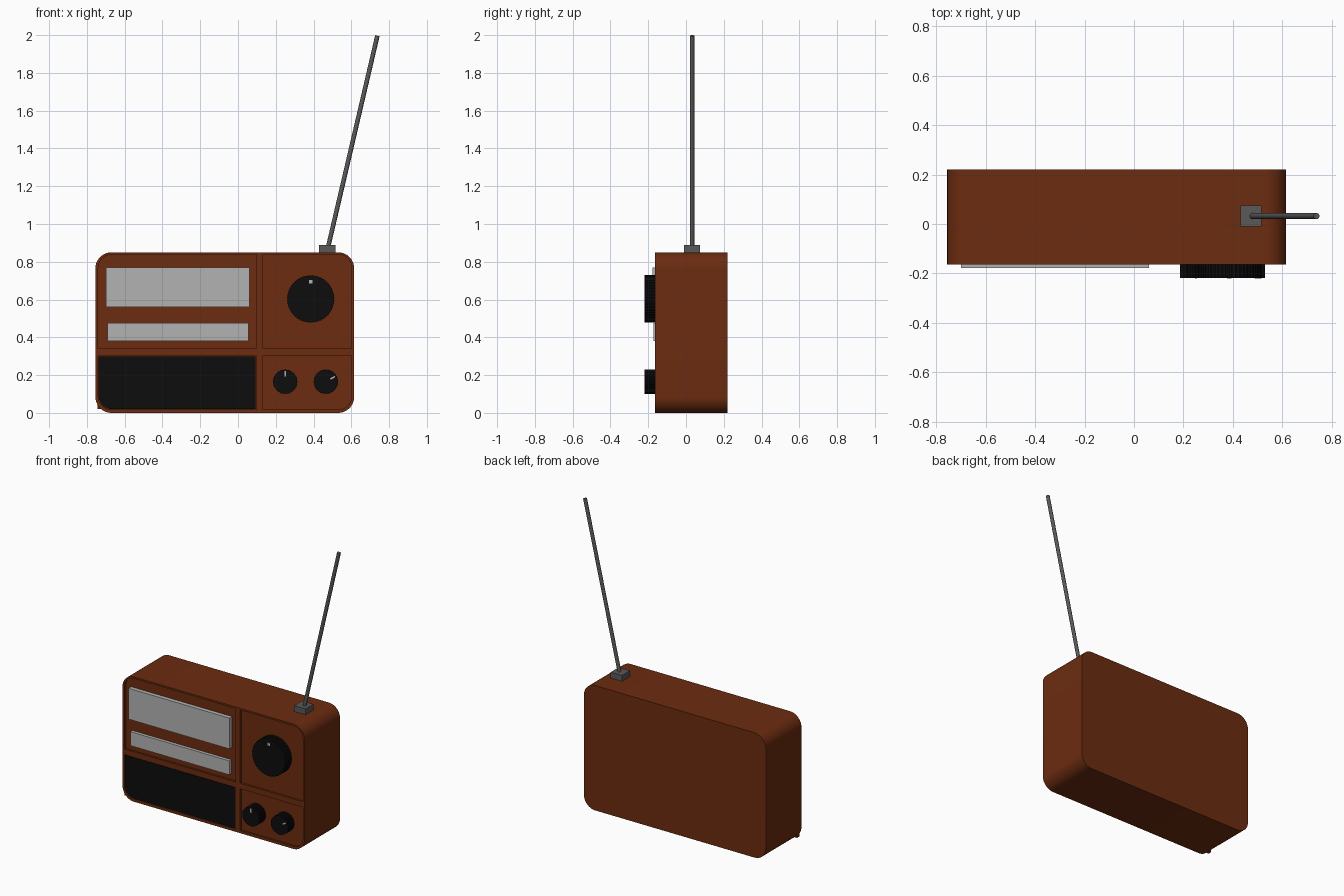
import bpy, bmesh, math
from mathutils import Vector

if "Cube" in bpy.data.objects:
    bpy.data.objects.remove(bpy.data.objects["Cube"])


def material(name, rgb):
    m = bpy.data.materials.new(name)
    m.diffuse_color = (*rgb, 1)
    m.use_nodes = True
    m.node_tree.nodes["Principled BSDF"].inputs["Base Color"].default_value = m.diffuse_color
    return m


BROWN = material("brown", (0.15, 0.025, 0.005))
BLACK = material("black", (0.004, 0.004, 0.004))
SILVER = material("silver", (0.45, 0.45, 0.45))
STEEL = material("steel", (0.10, 0.10, 0.10))


def prism(name, points, y0, y1, mat, smooth=True):
    """Extrude an x-z outline from y0 to y1."""
    bm = bmesh.new()
    face = bm.faces.new([bm.verts.new((x, y0, z)) for x, z in points])
    new = bmesh.ops.extrude_face_region(bm, geom=[face])["geom"]
    for v in new:
        if isinstance(v, bmesh.types.BMVert):
            v.co.y = y1
    bmesh.ops.recalc_face_normals(bm, faces=bm.faces)
    mesh = bpy.data.meshes.new(name)
    bm.to_mesh(mesh)
    bm.free()
    ob = bpy.data.objects.new(name, mesh)
    bpy.context.collection.objects.link(ob)
    if mat:
        mesh.materials.append(mat)
    if smooth:
        bpy.ops.object.select_all(action='DESELECT')
        ob.select_set(True)
        bpy.context.view_layer.objects.active = ob
        bpy.ops.object.shade_smooth_by_angle(angle=math.radians(30))
    return ob


def rounded(x0, x1, z0, z1, radii=(0, 0, 0, 0), n=10):
    """Rectangle outline; radii run bottom left, bottom right, top right, top left."""
    corners = [(x0, z0, 1, 1), (x1, z0, -1, 1), (x1, z1, -1, -1), (x0, z1, 1, -1)]
    pts = []
    for i, ((x, z, sx, sz), r) in enumerate(zip(corners, radii)):
        if r == 0:
            pts.append((x, z))
            continue
        for k in range(n + 1):
            a = math.pi * (1 + i / 2) + math.pi / 2 * k / n
            pts.append((x + sx * r + r * math.cos(a), z + sz * r + r * math.sin(a)))
    return pts


FRONT, FLOOR = -0.163, -0.15

# Case with four shallow front recesses
case = prism("case", rounded(-0.755, 0.615, 0, 0.85, (0.085,) * 4), FRONT, 0.22, BROWN)
R = 0.07
recesses = [
    ("upper_left", (-0.74, 0.097, 0.34, 0.838), (0, 0, 0, R)),
    ("upper_right", (0.13, 0.602, 0.34, 0.838), (0, 0, R, 0)),
    ("lower_left", (-0.74, 0.097, 0.018, 0.302), (R, 0, 0, 0)),
    ("lower_right", (0.13, 0.602, 0.018, 0.302), (0, R, 0, 0)),
]
for name, box, radii in recesses:
    cutter = prism(name + "_cutter", rounded(*box, radii), FRONT - 0.05, FLOOR, None, False)
    cutter.hide_render = True
    cutter.hide_set(True)
    cut = case.modifiers.new(name, 'BOOLEAN')
    cut.operation = 'DIFFERENCE'
    cut.solver = 'EXACT'
    cut.object = cutter

# Speaker grille and the small square corner tab beside it
prism("speaker_grille", rounded(-0.738, 0.092, 0.02, 0.298, (R, 0, 0, 0)), -0.16, FLOOR + 0.01, BLACK)
prism("corner_tab", [(-0.745, 0.02), (-0.69, 0.02), (-0.745, 0.075)], -0.155, -0.13, BROWN, False)

# Tuning displays
prism("tuning_display", rounded(-0.70, 0.06, 0.56, 0.77), -0.178, FLOOR + 0.01, SILVER)
prism("lower_display", rounded(-0.69, 0.055, 0.38, 0.475), -0.172, FLOOR + 0.01, SILVER)


def knob(name, x, z, r, angle, near, far, width):
    """Finely ribbed knob with a pointer mark lying along the given angle."""
    n = 96
    ring = []
    for i in range(n):
        a = 2 * math.pi * i / n
        rr = r if i % 2 else r * 0.975
        ring.append((x + rr * math.cos(a), z + rr * math.sin(a)))
    prism(name, ring, -0.219, FLOOR + 0.01, BLACK, False)
    d = Vector((math.cos(angle), math.sin(angle)))
    s = Vector((-d.y, d.x)) * width / 2
    c = Vector((x, z))
    mark = [c + d * near - s, c + d * far - s, c + d * far + s, c + d * near + s]
    prism(name + "_pointer", [tuple(p) for p in mark], -0.22, -0.21, SILVER, False)


knob("tuning_knob", 0.385, 0.603, 0.126, math.pi / 2, 0.083, 0.101, 0.018)
knob("volume_knob", 0.25, 0.165, 0.065, math.pi / 2, 0.028, 0.056, 0.008)
knob("tone_knob", 0.465, 0.165, 0.065, math.radians(30), 0.028, 0.056, 0.008)

# Aerial mount and rod
prism("aerial_mount", rounded(0.43, 0.515, 0.845, 0.89), -0.01, 0.075, STEEL, False)
base, tip = Vector((0.473, 0.032, 0.86)), Vector((0.738, 0.032, 1.997))
bpy.ops.mesh.primitive_cylinder_add(vertices=24, radius=0.012, depth=(tip - base).length,
                                    location=(base + tip) / 2)
rod = bpy.context.object
rod.name = "aerial_rod"
rod.rotation_euler = (0, math.atan2(tip.x - base.x, tip.z - base.z), 0)
rod.data.materials.append(STEEL)
bpy.ops.object.shade_smooth_by_angle(angle=math.radians(40))
